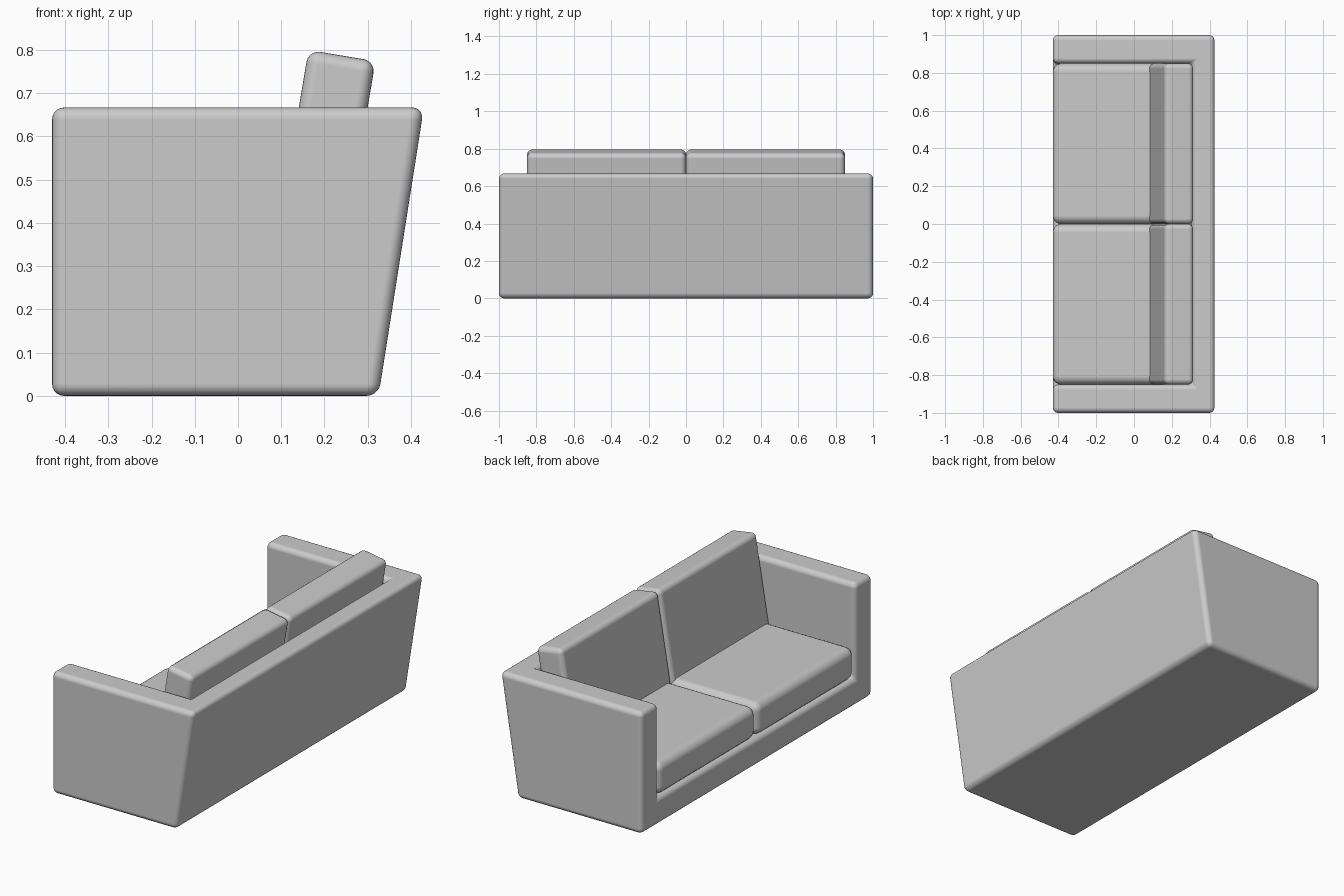
import bpy, bmesh

if "Cube" in bpy.data.objects:
    bpy.data.objects.remove(bpy.data.objects["Cube"])

ARM = 0.15          # arm and base thickness
SLANT = 0.105 / 0.667


def prism(name, profile, y0, y1):
    """Extrude an xz profile from y0 to y1."""
    bm = bmesh.new()
    face = bm.faces.new([bm.verts.new((x, y0, z)) for x, z in profile])
    ext = bmesh.ops.extrude_face_region(bm, geom=[face])
    moved = [g for g in ext["geom"] if isinstance(g, bmesh.types.BMVert)]
    bmesh.ops.translate(bm, verts=moved, vec=(0, y1 - y0, 0))
    bmesh.ops.recalc_face_normals(bm, faces=bm.faces[:])
    mesh = bpy.data.meshes.new(name)
    bm.to_mesh(mesh)
    bm.free()
    obj = bpy.data.objects.new(name, mesh)
    bpy.context.collection.objects.link(obj)
    return obj


def soften(obj, radius):
    """Round the edges and shade smooth."""
    bev = obj.modifiers.new("rounding", 'BEVEL')
    bev.width = radius
    bev.segments = 5
    bev.limit_method = 'ANGLE'
    bev.harden_normals = True
    obj.data.shade_smooth()


# Frame: slanted block with the seating space cut out
frame = prism("frame", [(-0.43, 0), (0.325, 0), (0.43, 0.667), (-0.43, 0.667)], -1, 1)


def inner(z):
    return 0.205 + SLANT * z


cutter = prism("opening_cutter",
               [(-0.6, ARM), (inner(ARM), ARM), (inner(0.9), 0.9), (-0.6, 0.9)],
               -1 + ARM, 1 - ARM)
cutter.hide_render = True
cutter.hide_set(True)
cut = frame.modifiers.new("opening", 'BOOLEAN')
cut.operation = 'DIFFERENCE'
cut.solver = 'EXACT'
cut.object = cutter
soften(frame, 0.028)

# Two seat cushions and two leaning back cushions
seat_profile = [(-0.43, ARM), (0.228, ARM), (0.25, 0.328), (-0.43, 0.328)]
back_profile = [(0.077, 0.29), (0.231, 0.263), (0.318, 0.774), (0.163, 0.80)]
for side, y0, y1 in (("left", 0, 0.85), ("right", -0.85, 0)):
    soften(prism("seat_cushion_" + side, seat_profile, y0, y1), 0.045)
    soften(prism("back_cushion_" + side, back_profile, y0, y1), 0.028)
